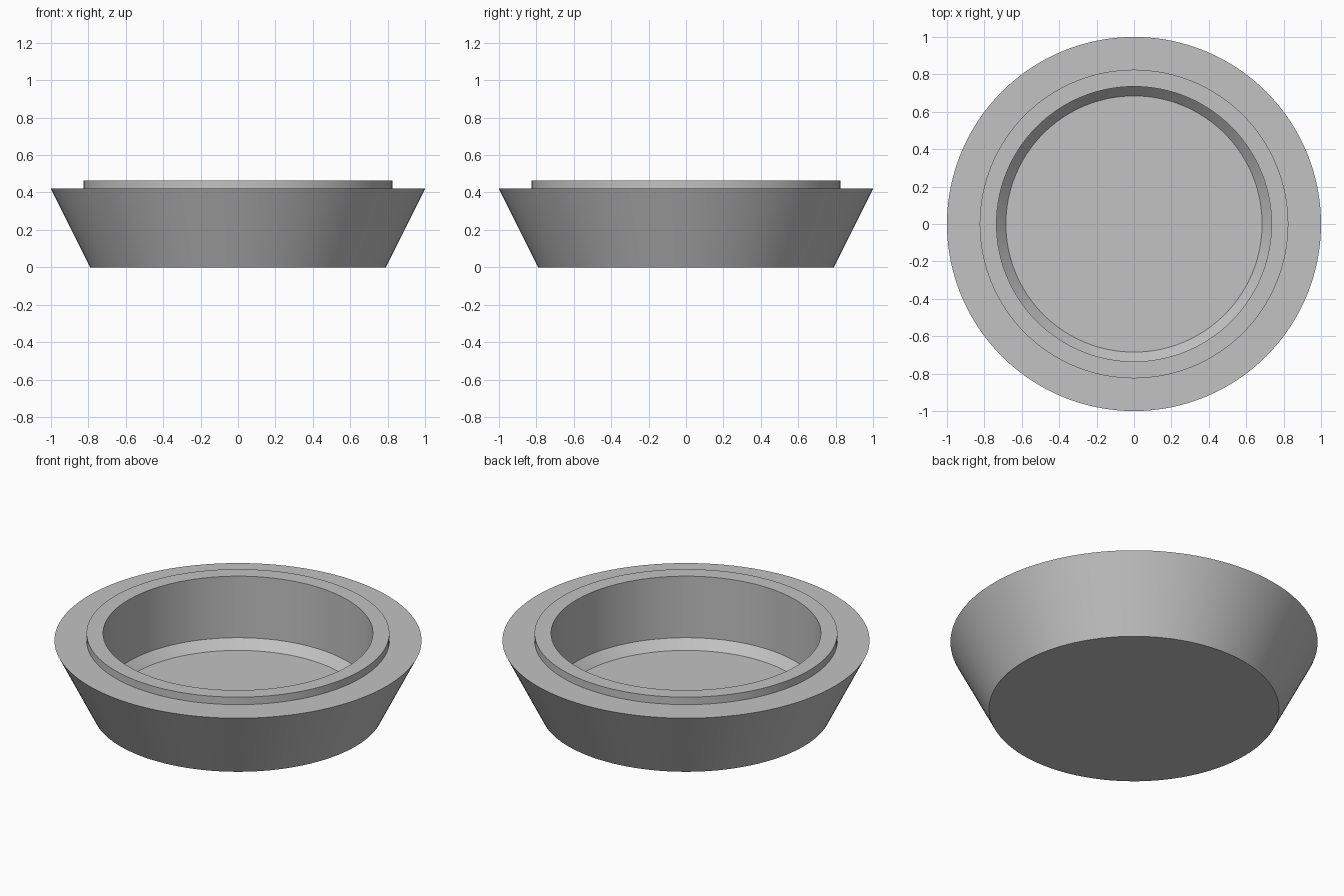
import bpy, bmesh, math

if "Cube" in bpy.data.objects:
    bpy.data.objects.remove(bpy.data.objects["Cube"], do_unlink=True)

SEGMENTS = 128

# Plain grey material
grey = bpy.data.materials.new("plain_grey")
grey.use_nodes = True
colour = (0.54, 0.54, 0.54, 1)
grey.diffuse_color = colour
grey.node_tree.nodes["Principled BSDF"].inputs["Base Color"].default_value = colour

# Half section (radius, height), from the underside round to the inner floor
profile = [
    (0.79, 0),         # underside edge
    (1.0, 0.42),       # flared outer rim
    (0.825, 0.42),     # foot of raised lip
    (0.825, 0.465),    # lip outer edge
    (0.735, 0.465),    # lip inner edge
    (0.735, 0.095),    # top of floor chamfer
    (0.685, 0.042),    # floor edge
]

# Tapered dish: one ring per profile point, walls between, flat discs at both ends
bm = bmesh.new()
rings = []
for radius, height in profile:
    angles = [math.tau * i / SEGMENTS for i in range(SEGMENTS)]
    rings.append([bm.verts.new((radius * math.cos(a), radius * math.sin(a), height))
                  for a in angles])
for low, high in zip(rings, rings[1:]):
    for i in range(SEGMENTS):
        j = (i + 1) % SEGMENTS
        bm.faces.new((low[i], low[j], high[j], high[i]))
bm.faces.new(rings[0][::-1])   # underside
bm.faces.new(rings[-1])        # inner floor
bmesh.ops.recalc_face_normals(bm, faces=bm.faces)

mesh = bpy.data.meshes.new("tapered_dish")
bm.to_mesh(mesh)
bm.free()
mesh.materials.append(grey)
dish = bpy.data.objects.new("tapered_dish", mesh)
bpy.context.collection.objects.link(dish)

# Smooth round walls with crisp rims
bpy.ops.object.select_all(action="DESELECT")
dish.select_set(True)
bpy.context.view_layer.objects.active = dish
bpy.ops.object.shade_smooth_by_angle(angle=math.radians(30))
